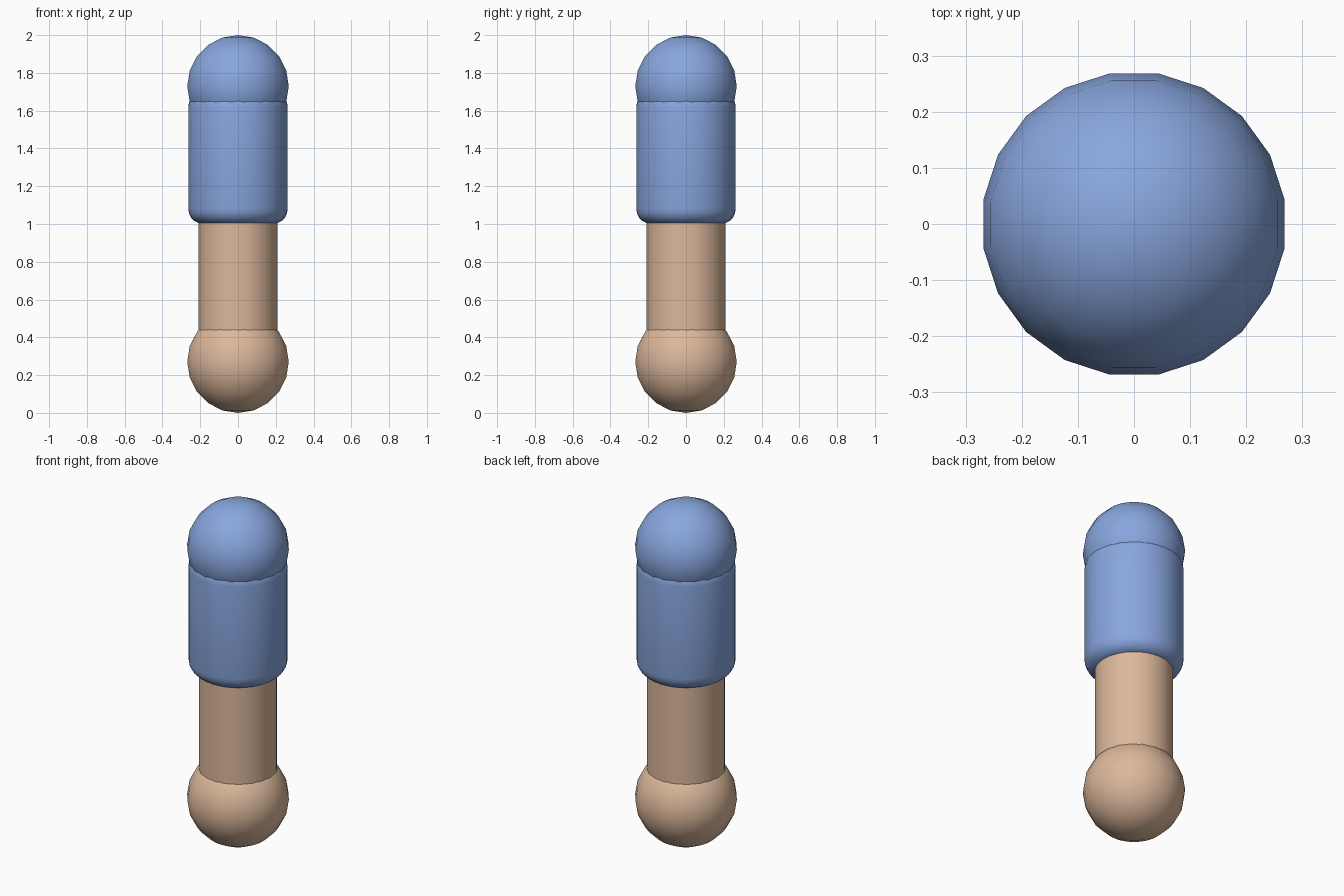
import bpy, bmesh, math
from mathutils import Matrix

if "Cube" in bpy.data.objects:
    bpy.data.objects.remove(bpy.data.objects["Cube"])


def material(name, rgb):
    m = bpy.data.materials.new(name)
    m.diffuse_color = (*rgb, 1)
    m.use_nodes = True
    m.node_tree.nodes["Principled BSDF"].inputs["Base Color"].default_value = m.diffuse_color
    return m


BLUE = material("soft blue", (0.246, 0.381, 0.730))
TAN = material("light tan", (0.716, 0.479, 0.328))


def finish(name, bm, mat, angle=40):
    mesh = bpy.data.meshes.new(name)
    bmesh.ops.recalc_face_normals(bm, faces=bm.faces)
    bm.to_mesh(mesh)
    bm.free()
    obj = bpy.data.objects.new(name, mesh)
    bpy.context.collection.objects.link(obj)
    mesh.materials.append(mat)
    bpy.ops.object.select_all(action='DESELECT')
    obj.select_set(True)
    bpy.context.view_layer.objects.active = obj
    bpy.ops.object.shade_smooth_by_angle(angle=math.radians(angle))
    return obj


def ball(name, z, mat):
    # 20-sided ball turned half a step, so flats face the axes
    bm = bmesh.new()
    bmesh.ops.create_uvsphere(bm, u_segments=20, v_segments=10, radius=1)
    bm.transform(Matrix.Translation((0, 0, z)) @ Matrix.Rotation(math.radians(9), 4, 'Z')
                 @ Matrix.Diagonal((0.272, 0.272, 0.27, 1)))
    return finish(name, bm, mat)


def lathe(name, profile, mat, sides=32):
    # solid of revolution from (radius, z) points, closed by flat caps
    bm = bmesh.new()
    rings = [[bm.verts.new((r * math.cos(2 * math.pi * i / sides),
                            r * math.sin(2 * math.pi * i / sides), z))
              for i in range(sides)] for r, z in profile]
    for a, b in zip(rings, rings[1:]):
        for i in range(sides):
            j = (i + 1) % sides
            bm.faces.new((a[i], a[j], b[j], b[i]))
    bm.faces.new(rings[0][::-1])
    bm.faces.new(rings[-1])
    return finish(name, bm, mat)


# rounded sleeve: quarter-circle edges at both ends
R, BEVEL, LOW, HIGH, STEPS = 0.263, 0.08, 1.0, 1.70, 5
arc = [(R - BEVEL + BEVEL * math.sin(t), BEVEL * (1 - math.cos(t)))
       for t in (math.pi / 2 * k / STEPS for k in range(STEPS + 1))]
sleeve = [(r, LOW + h) for r, h in arc] + [(r, HIGH - h) for r, h in reversed(arc)]

ball("shoulder", 1.73, BLUE)
lathe("sleeve", sleeve, BLUE)
lathe("forearm", [(0.208, 0.38), (0.208, 1.03)], TAN)
ball("hand", 0.27, TAN)
